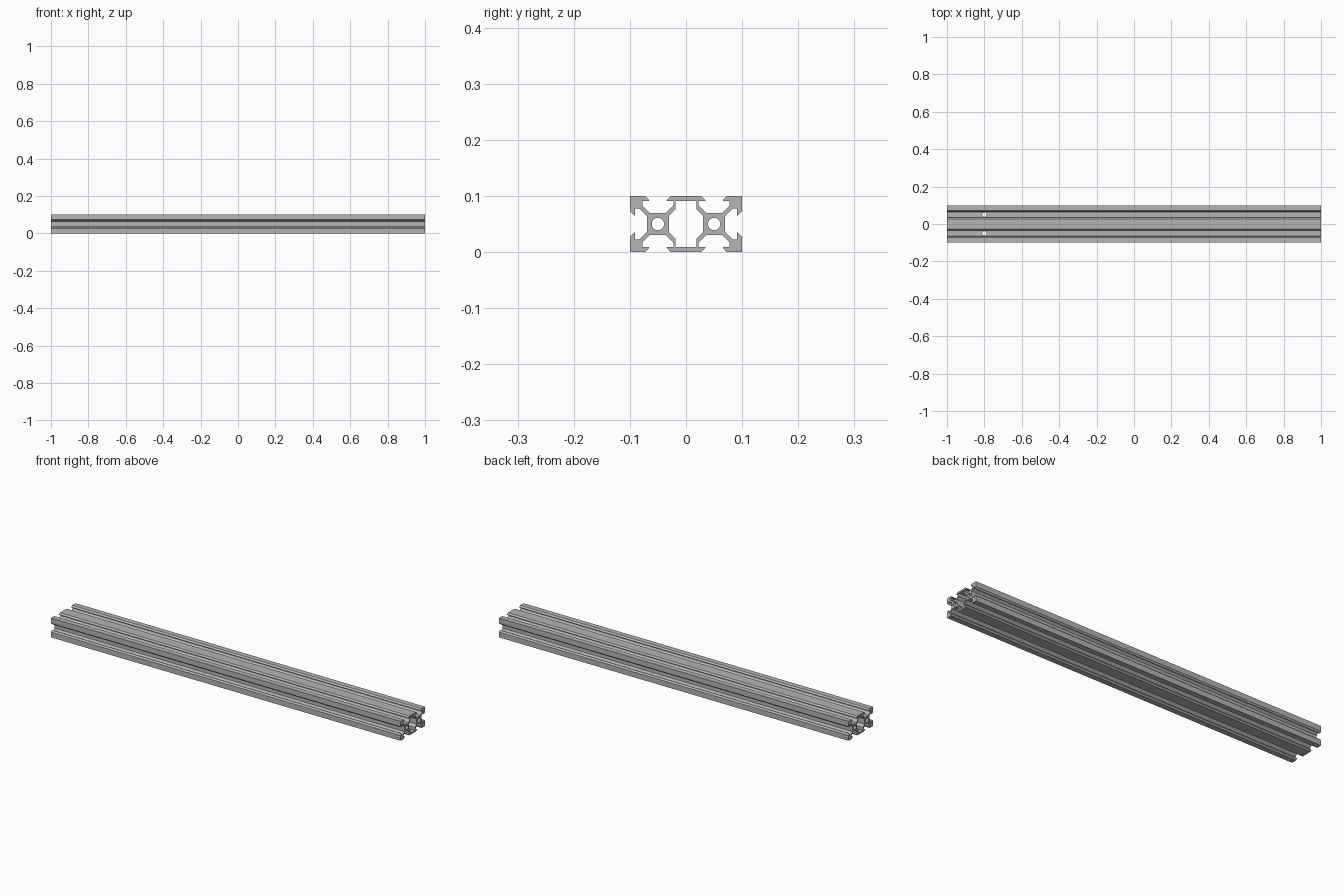
import bpy, bmesh, math
from mathutils import Matrix

cube = bpy.data.objects.get("Cube")
if cube:
    bpy.data.objects.remove(cube, do_unlink=True)

UNIT = 0.005          # one profile unit
PITCH = 10            # slot centre offset from the middle
HALF_LENGTH = 1.0

# Bare metal
metal = bpy.data.materials.new("aluminium_grey")
metal.use_nodes = True
colour = (0.46, 0.46, 0.46, 1)
metal.diffuse_color = colour
metal.node_tree.nodes["Principled BSDF"].inputs["Base Color"].default_value = colour


def mirrored(points, su, sv):
    """Append the reversed mirror image of a run of points."""
    return points + [(su * u, sv * v) for u, v in reversed(points)]


# Half of a V slot: (sideways, outward) from the core to the lip
slot = [(2.84, 3.9), (5.5, 6.56), (5.5, 8.2), (3.1, 8.2), (3.1, 8.52), (4.58, 10)]

# One quarter of the outline: side slot, corner, then both halves of the top slot
quarter = [(PITCH + d, t) for t, d in slot] + [(2 * PITCH, PITCH)]
quarter += [(PITCH + t, d) for t, d in reversed(slot)]
quarter += [(PITCH - t, d) for t, d in slot]
outline = mirrored(mirrored(quarter, -1, 1), 1, -1)

# Central cavity and the two round bores
cavity = mirrored(mirrored([(6.1, 2.84), (3.75, 5.19), (3.75, 8.2)], -1, 1), 1, -1)
angles = [2 * math.pi * i / 40 for i in range(40)]
bores = [[(c + 2.2 * math.cos(a), 2.2 * math.sin(a)) for a in angles]
         for c in (-PITCH, PITCH)]

# Extruded cross-section
curve = bpy.data.curves.new("rail_profile", "CURVE")
curve.dimensions = "2D"
curve.fill_mode = "BOTH"
curve.extrude = HALF_LENGTH
for loop in [outline, cavity] + bores:
    spline = curve.splines.new("POLY")
    spline.points.add(len(loop) - 1)
    for p, (u, v) in zip(spline.points, loop):
        p.co = (u * UNIT, v * UNIT, 0, 1)
    spline.use_cyclic_u = True
profile = bpy.data.objects.new("rail_profile", curve)
bpy.context.collection.objects.link(profile)
deps = bpy.context.evaluated_depsgraph_get()
mesh = bpy.data.meshes.new_from_object(profile.evaluated_get(deps))
bpy.data.objects.remove(profile, do_unlink=True)

# Lay the extrusion along x, standing on the ground
mesh.transform(Matrix(((0, 0, 1, 0), (1, 0, 0, 0),
                       (0, 1, 0, PITCH * UNIT), (0, 0, 0, 1))))
bm = bmesh.new()
bm.from_mesh(mesh)
bmesh.ops.remove_doubles(bm, verts=bm.verts, dist=0.00001)
bmesh.ops.recalc_face_normals(bm, faces=bm.faces)
bm.to_mesh(mesh)
bm.free()
mesh.materials.clear()
mesh.materials.append(metal)
rail = bpy.data.objects.new("slotted_rail", mesh)
bpy.context.collection.objects.link(rail)

# Drilled access holes through both cores
cutters = []
for side in (-1, 1):
    bpy.ops.mesh.primitive_cylinder_add(
        vertices=32, radius=0.0115, depth=0.3,
        location=(-0.8, side * PITCH * UNIT, PITCH * UNIT))
    cutter = bpy.context.object
    cutter.name = "hole_cutter"
    cutter.hide_render = True
    cutter.data.materials.append(metal)
    cutters.append(cutter)
    mod = rail.modifiers.new("access_hole", "BOOLEAN")
    mod.operation = "DIFFERENCE"
    mod.solver = "EXACT"
    mod.object = cutter

bpy.ops.object.select_all(action="DESELECT")
rail.select_set(True)
bpy.context.view_layer.objects.active = rail
for mod in list(rail.modifiers):
    bpy.ops.object.modifier_apply(modifier=mod.name)
for cutter in cutters:
    bpy.data.objects.remove(cutter, do_unlink=True)
bpy.ops.object.shade_smooth_by_angle(angle=math.radians(30))
